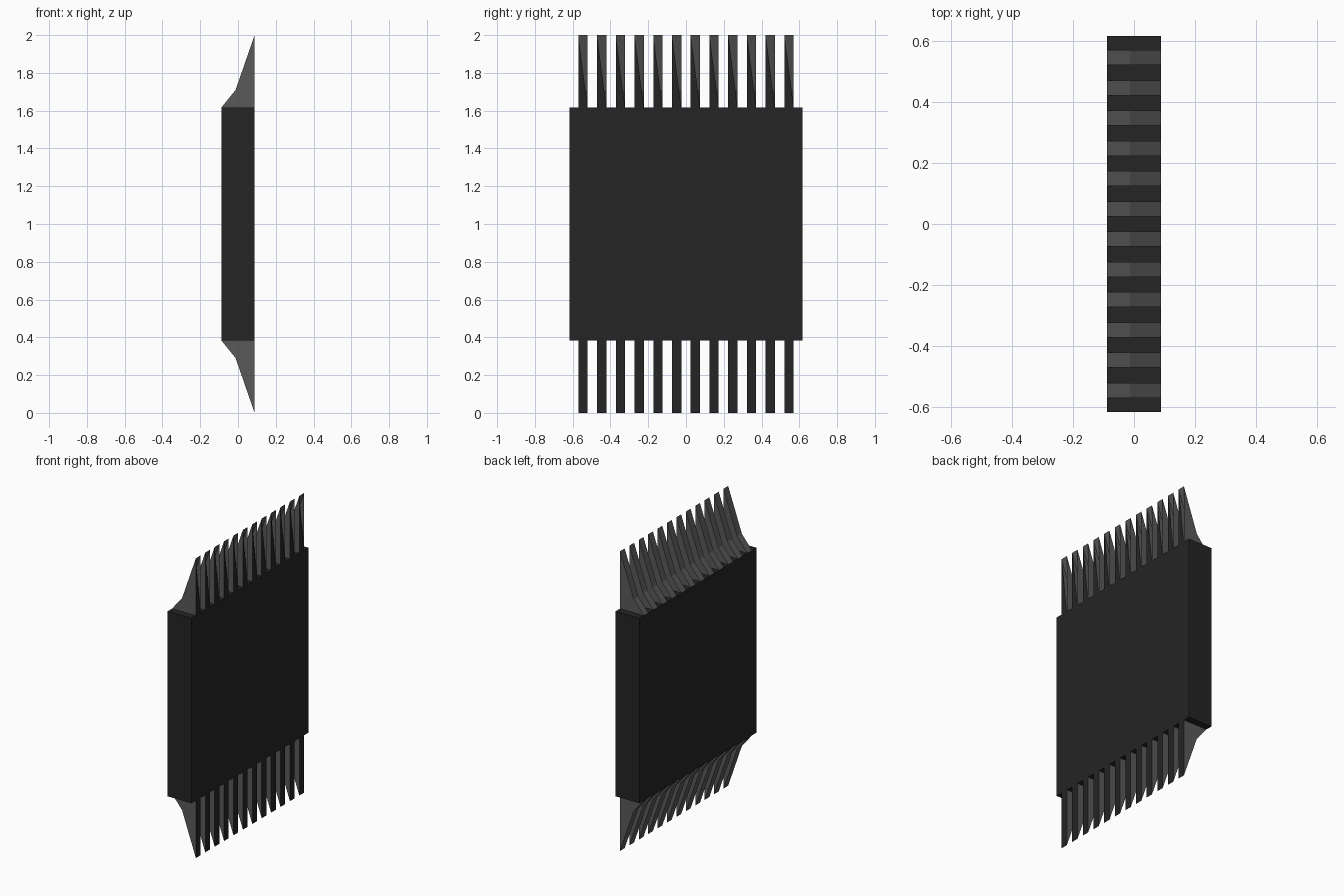
import bpy
import bmesh

if "Cube" in bpy.data.objects:
    bpy.data.objects.remove(bpy.data.objects["Cube"])

HX = 0.088      # half thickness of the body
HB = 0.617      # half width and half height of the body
N_PINS = 12
PITCH = 0.0992
PIN_W = 0.049


def material(name, value):
    m = bpy.data.materials.new(name)
    m.diffuse_color = (value, value, value, 1)
    m.use_nodes = True
    m.node_tree.nodes["Principled BSDF"].inputs["Base Color"].default_value = m.diffuse_color
    return m


black = material("black plastic", 0.018)
grey = material("grey metal", 0.10)


def finish(name, bm):
    bmesh.ops.recalc_face_normals(bm, faces=bm.faces)
    mesh = bpy.data.meshes.new(name)
    bm.to_mesh(mesh)
    bm.free()
    mesh.materials.append(black)
    mesh.materials.append(grey)
    ob = bpy.data.objects.new(name, mesh)
    ob.location.z = 1.0
    bpy.context.collection.objects.link(ob)
    return ob


# Flat square body
bm = bmesh.new()
bmesh.ops.create_cube(bm, size=2)
bmesh.ops.scale(bm, vec=(HX, HB, HB), verts=bm.verts)
finish("chip_body", bm)

# Pin side profile: x and height; the last point is the root at the back
PROFILE = [(-HX, HB), (-0.013, HB + 0.092), (HX, 1.0), (HX, HB)]


def pin_row(name, sign, open_back):
    bm = bmesh.new()
    for i in range(N_PINS):
        y = (i - (N_PINS - 1) / 2) * PITCH
        a, b = [[bm.verts.new((x, y + s * PIN_W / 2, sign * z)) for x, z in PROFILE]
                for s in (-1, 1)]
        # Grey flanks, split at the bend, and grey bent front
        faces = [(v[j], v[j + 1], v[3]) for v in (a, b) for j in (0, 1)]
        faces += [(a[j], a[j + 1], b[j + 1], b[j]) for j in (0, 1)]
        for f in faces:
            bm.faces.new(f).material_index = 1
        # Black back, only half closed on the upper row
        back = (a[3], a[2], b[3]) if open_back else (a[3], a[2], b[2], b[3])
        bm.faces.new(back).material_index = 0
    finish(name, bm)


pin_row("upper_pins", 1, True)
pin_row("lower_pins", -1, False)
